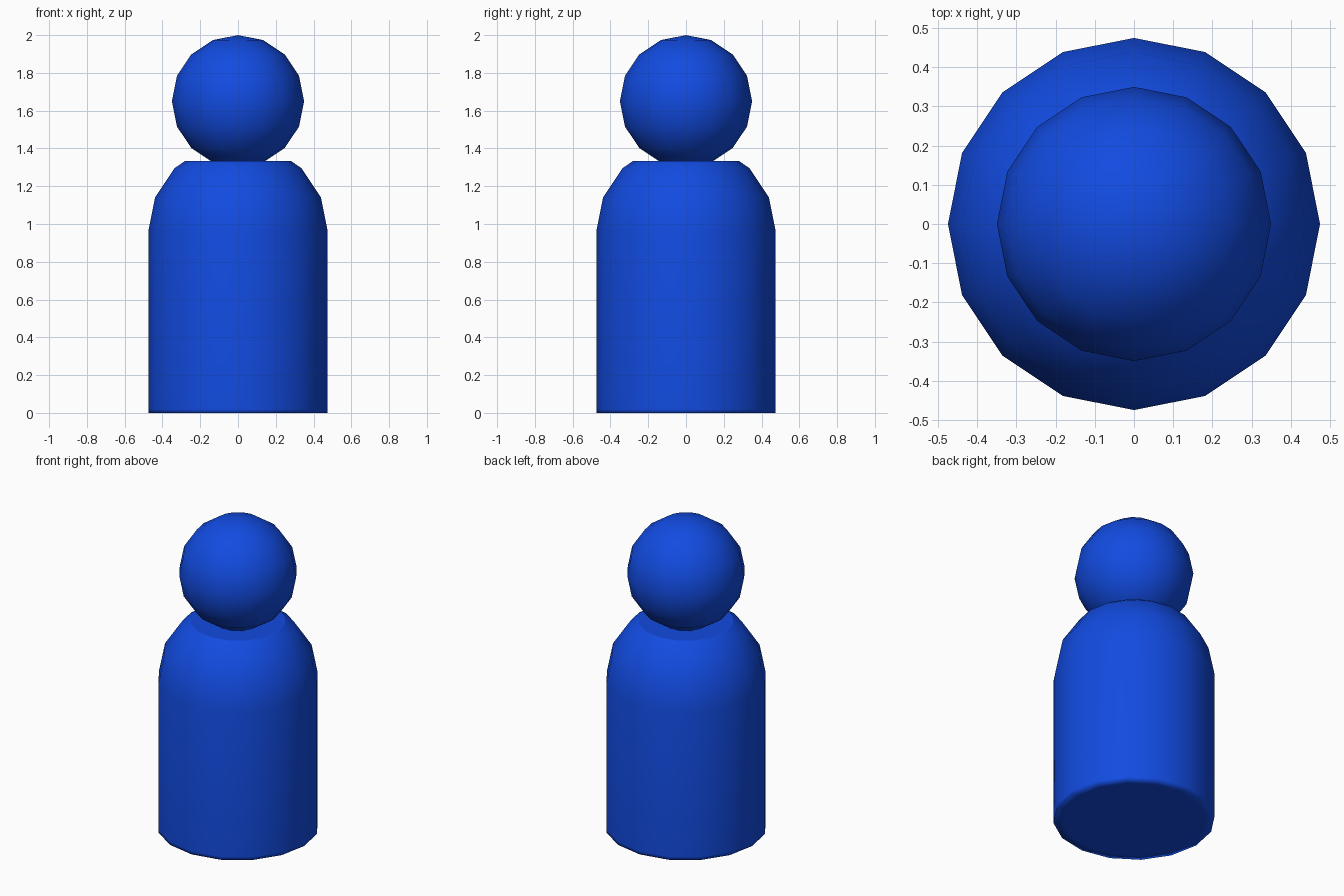
import bpy, bmesh
from math import sin, cos, pi, radians

if "Cube" in bpy.data.objects:
    bpy.data.objects.remove(bpy.data.objects["Cube"])

SIDES = 16
blue = bpy.data.materials.new("blue_paint")
blue.diffuse_color = (0.006, 0.07, 0.75, 1)
blue.use_nodes = True
blue.node_tree.nodes["Principled BSDF"].inputs["Base Color"].default_value = blue.diffuse_color


def finish(name, bm):
    bmesh.ops.recalc_face_normals(bm, faces=bm.faces)
    for f in bm.faces:
        f.smooth = True
    mesh = bpy.data.meshes.new(name)
    bm.to_mesh(mesh)
    bm.free()
    mesh.materials.append(blue)
    ob = bpy.data.objects.new(name, mesh)
    bpy.context.collection.objects.link(ob)
    return ob


def lathe(name, profile):
    """Closed solid of revolution from (radius, z) pairs, capped at both ends."""
    bm = bmesh.new()
    rings = [[bm.verts.new((r * cos(2 * pi * i / SIDES), r * sin(2 * pi * i / SIDES), z))
              for i in range(SIDES)] for r, z in profile]
    for a, b in zip(rings, rings[1:]):
        for i in range(SIDES):
            j = (i + 1) % SIDES
            bm.faces.new((a[i], a[j], b[j], b[i]))
    bm.faces.new(rings[0][::-1])
    bm.faces.new(rings[-1])
    return finish(name, bm)


# Body: cylinder with a domed shoulder cut flat at the neck, soft base edge
R, SHOULDER = 0.475, 0.96
dome = [(R * cos(radians(a)), SHOULDER + R * sin(radians(a))) for a in (0, 22.5, 45)]
body = lathe("body", [(0.42, 0), (R, 0), (R, 0.02)] + dome + [(0.281, 1.333)])

# Crisp edge round the flat neck top
for e in body.data.edges:
    if all(body.data.vertices[v].co.z > 1.33 for v in e.vertices):
        e.use_edge_sharp = True

# Head: low-poly ball resting slightly inside the neck top
bm = bmesh.new()
bmesh.ops.create_uvsphere(bm, u_segments=SIDES, v_segments=8, radius=0.35)
bmesh.ops.translate(bm, verts=bm.verts, vec=(0, 0, 1.65))
finish("head", bm)
